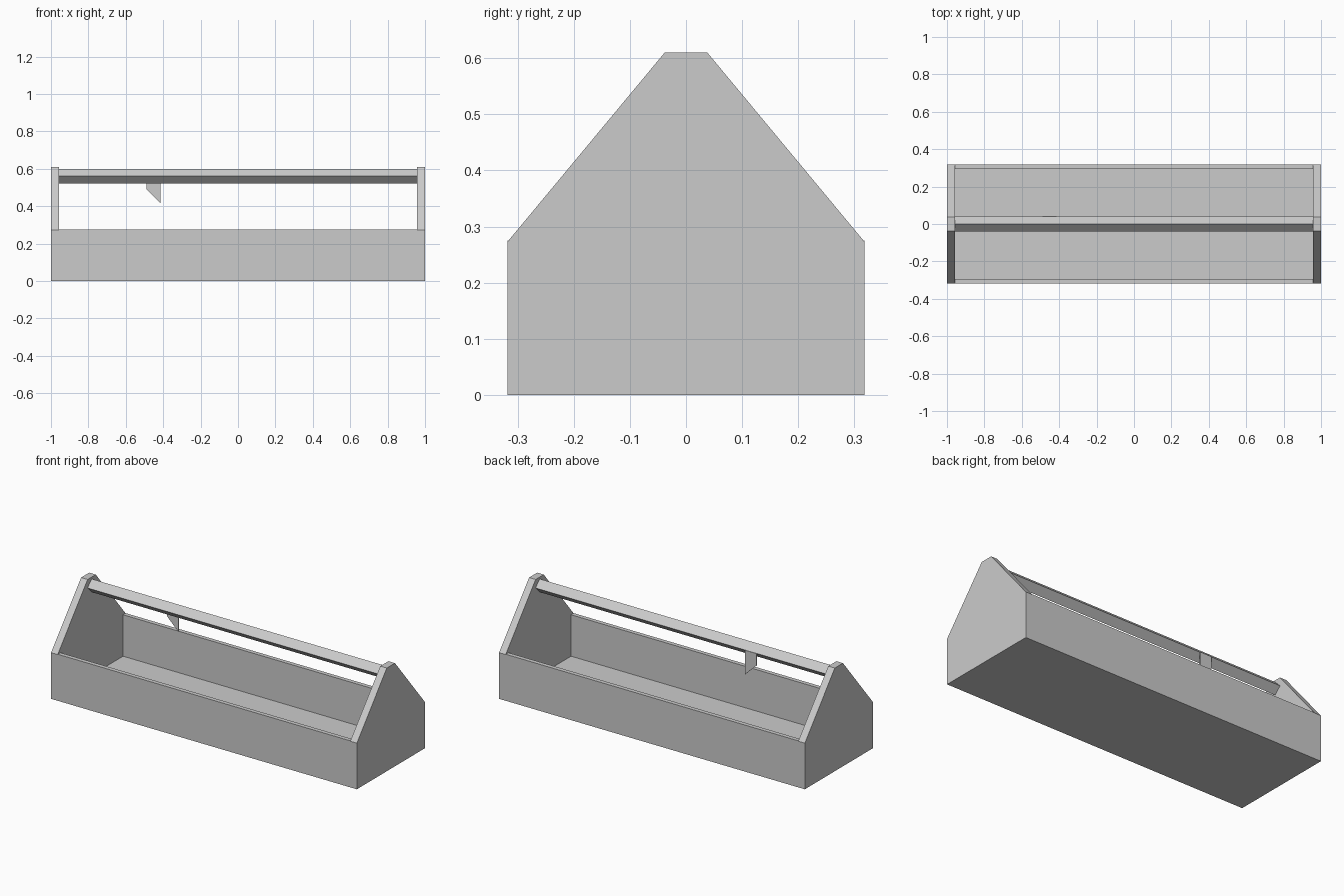
import bpy
import bmesh
from mathutils import Vector

cube = bpy.data.objects.get("Cube")
if cube:
    bpy.data.objects.remove(cube, do_unlink=True)

grey = bpy.data.materials.new("plain grey")
grey.use_nodes = True
COLOUR = (0.6, 0.6, 0.6, 1)
grey.diffuse_color = COLOUR
grey.node_tree.nodes["Principled BSDF"].inputs["Base Color"].default_value = COLOUR

HALF_LENGTH, HALF_DEPTH = 1.0, 0.318
END_THICK, WALL_THICK, FLOOR_THICK = 0.043, 0.025, 0.03
WALL_TOP, PEAK = 0.275, 0.61
INNER = HALF_LENGTH - END_THICK


def extrude(name, profile, offset):
    """Closed flat-faced solid swept from a profile along an offset."""
    bm = bmesh.new()
    face = bm.faces.new([bm.verts.new(p) for p in profile])
    swept = bmesh.ops.extrude_face_region(bm, geom=[face], use_keep_orig=True)
    moved = [v for v in swept["geom"] if isinstance(v, bmesh.types.BMVert)]
    bmesh.ops.translate(bm, verts=moved, vec=Vector(offset))
    bmesh.ops.recalc_face_normals(bm, faces=bm.faces)
    mesh = bpy.data.meshes.new(name)
    bm.to_mesh(mesh)
    bm.free()
    mesh.materials.append(grey)
    obj = bpy.data.objects.new(name, mesh)
    bpy.context.collection.objects.link(obj)
    return obj


def along_x(name, outline, x0, x1):
    return extrude(name, [(x0, y, z) for y, z in outline], (x1 - x0, 0, 0))


def rectangle(y0, y1, z0, z1):
    return [(y0, z0), (y1, z0), (y1, z1), (y0, z1)]


# Gabled end boards
half = [(HALF_DEPTH, 0), (HALF_DEPTH, WALL_TOP - 0.002), (0.038, PEAK)]
gable = half + [(-y, z) for y, z in reversed(half)]
along_x("right_end_board", gable, -HALF_LENGTH, -INNER)
along_x("left_end_board", gable, INNER, HALF_LENGTH)

# Floor and long side walls
inside = HALF_DEPTH - WALL_THICK
along_x("floor", rectangle(-inside, inside, 0, FLOOR_THICK), -INNER, INNER)
along_x("front_wall", rectangle(-HALF_DEPTH, -inside, 0, WALL_TOP), -INNER, INNER)
along_x("back_wall", rectangle(inside, HALF_DEPTH, 0, WALL_TOP), -INNER, INNER)

# Square carrying bar turned on its corner
R, BAR_Z = 0.039, 0.56
diamond = [(R, BAR_Z), (0, BAR_Z + R), (-R, BAR_Z), (0, BAR_Z - R)]
along_x("handle_bar", diamond, -INNER, INNER)

# Thin slanted tab hanging behind the bar
tab = [(-0.49, 0.56), (-0.415, 0.56), (-0.415, 0.417), (-0.49, 0.49)]
extrude("handle_tab", [(x, 0.036, z) for x, z in tab], (0, 0.006, 0))
